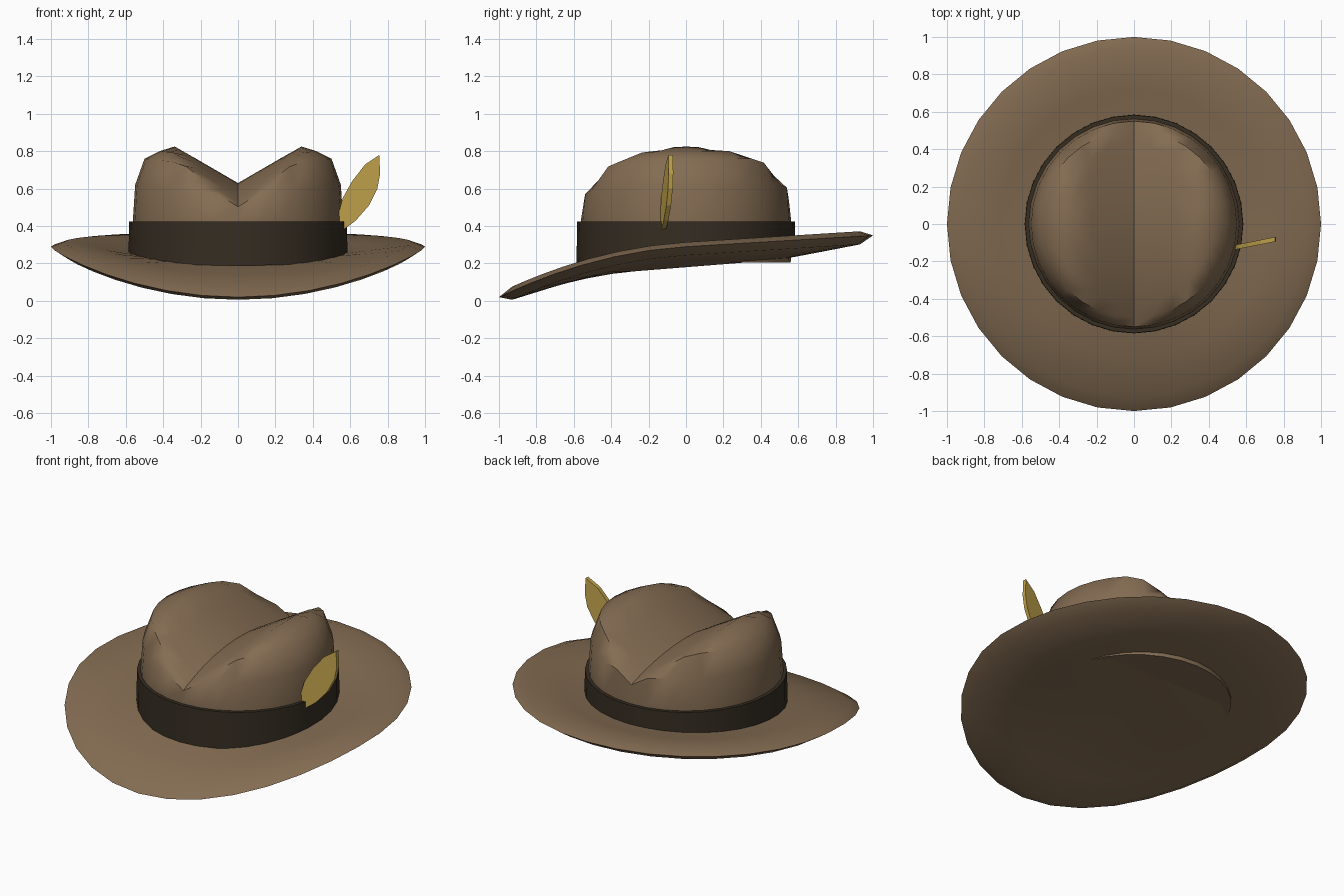
import bpy, bmesh, math

SIDES = 32

cube = bpy.data.objects.get("Cube")
if cube:
    bpy.data.objects.remove(cube, do_unlink=True)


def material(name, rgb):
    m = bpy.data.materials.new(name)
    m.use_nodes = True
    m.diffuse_color = (*rgb, 1)
    bsdf = m.node_tree.nodes["Principled BSDF"]
    bsdf.inputs["Base Color"].default_value = (*rgb, 1)
    bsdf.inputs["Roughness"].default_value = 0.8
    return m


brown = material("brown felt", (0.23, 0.15, 0.085))
dark = material("dark ribbon", (0.036, 0.026, 0.016))
gold = material("gold feather", (0.56, 0.38, 0.075))


def finish(bm, name, mat, angle=None):
    bmesh.ops.recalc_face_normals(bm, faces=bm.faces)
    mesh = bpy.data.meshes.new(name)
    bm.to_mesh(mesh)
    bm.free()
    mesh.materials.append(mat)
    obj = bpy.data.objects.new(name, mesh)
    bpy.context.collection.objects.link(obj)
    if angle:
        bpy.ops.object.select_all(action='DESELECT')
        bpy.context.view_layer.objects.active = obj
        obj.select_set(True)
        bpy.ops.object.shade_smooth_by_angle(angle=math.radians(angle))
    return obj


def lathe(name, profile, shape, mat, angle, loop=False):
    """Revolve (radius, height) points; shape(x, y, r, z) gives the final height."""
    bm = bmesh.new()
    rings = []
    for r, z in profile:
        count = SIDES if r > 0 else 1
        ring = []
        for i in range(count):
            a = math.tau * i / SIDES
            x, y = r * math.cos(a), r * math.sin(a)
            ring.append(bm.verts.new((x, y, shape(x, y, r, z))))
        rings.append(ring)
    pairs = list(zip(rings, rings[1:]))
    if loop:
        pairs.append((rings[-1], rings[0]))
    for low, high in pairs:
        for i in range(SIDES):
            j = (i + 1) % SIDES
            quad = [low[i % len(low)], low[j % len(low)],
                    high[j % len(high)], high[i % len(high)]]
            bm.faces.new(list(dict.fromkeys(quad)))
    return finish(bm, name, mat, angle)


# Brim: solid disc, tilted, sides raised and front drooping
def brim_shape(x, y, r, offset):
    inner = 0.215 + 0.08 * y
    if r <= 0.5:
        return inner + offset
    u = y / r
    inner = 0.215 + 0.04 * u
    outer = 0.28 + 0.058 * u - 0.18 * min(u, 0) ** 2
    edge = 0.29 + 0.06 * u - 0.21 * min(u, 0) ** 2
    if r > 0.95:
        return edge + offset
    t = (r - 0.5) / 0.43
    return inner + (outer - inner) * t + offset


lathe("brim", [(0, -0.035), (0.5, -0.035), (0.72, -0.036), (0.93, -0.036), (1, 0),
               (0.93, 0.034), (0.72, 0.035), (0.5, 0.035), (0, 0.035)],
      brim_shape, brown, 40)


# Crown: dome with a lengthwise V crease that deepens at front and back
def crown_shape(x, y, r, z):
    if z < 0.45:
        return z
    z -= 0.12 * max(0, -y) ** 2
    fall = 0.42 if y < 0 else 0.3
    return min(z, 0.63 + 0.58 * abs(x) - fall * y * y)


lathe("crown", [(0, 0.205), (0.56, 0.205), (0.562, 0.43), (0.55, 0.62), (0.5, 0.76),
                (0.42, 0.80), (0.34, 0.825), (0.23, 0.84), (0.11, 0.85), (0, 0.85)],
      crown_shape, brown, 50)


# Hat band: thin ring whose lower edge follows the brim
def band_shape(x, y, r, z):
    return z if z > 0.3 else z + 0.07 * y


lathe("hat_band", [(0.55, 0.23), (0.585, 0.23), (0.583, 0.425), (0.555, 0.425)],
      band_shape, dark, 40, loop=True)

# Feather: thin leaf standing on the left side of the band
outline = [(0.57, 0.385), (0.63, 0.43), (0.70, 0.51), (0.745, 0.60), (0.76, 0.68),
           (0.755, 0.78), (0.68, 0.73), (0.61, 0.64), (0.56, 0.55), (0.538, 0.47),
           (0.545, 0.42)]
bm = bmesh.new()
face = bm.faces.new([bm.verts.new((x, -0.135 + 0.2 * (x - 0.55), z)) for x, z in outline])
back = bmesh.ops.extrude_face_region(bm, geom=[face])
moved = [v for v in back["geom"] if isinstance(v, bmesh.types.BMVert)]
bmesh.ops.translate(bm, verts=moved, vec=(0, 0.025, 0))
finish(bm, "feather", gold)
